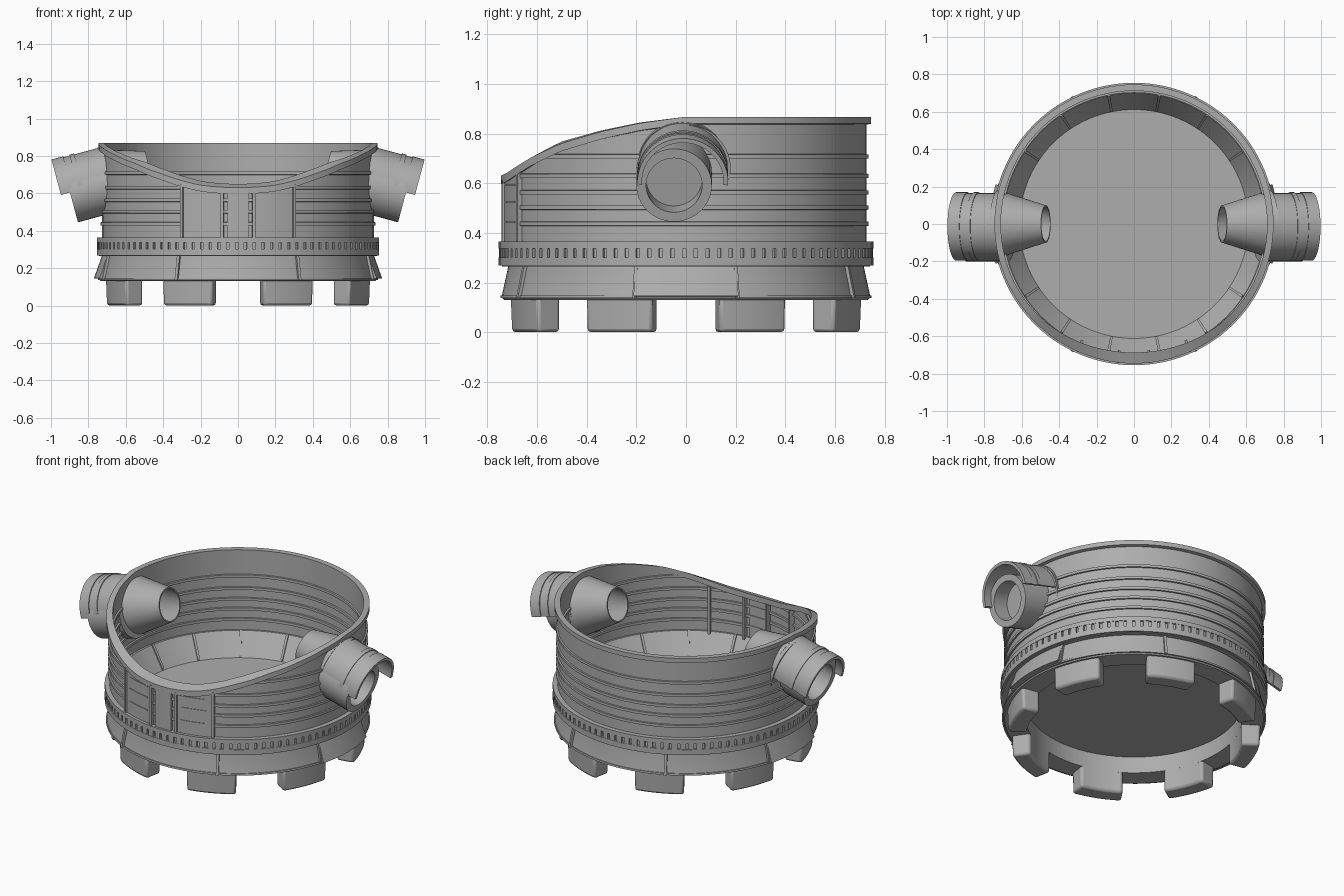
import bpy, bmesh, math
from mathutils import Matrix, Vector

if "Cube" in bpy.data.objects:
    bpy.data.objects.remove(bpy.data.objects["Cube"])

grey = bpy.data.materials.new("grey metal")
grey.diffuse_color = (0.42, 0.42, 0.42, 1)
grey.use_nodes = True
grey.node_tree.nodes["Principled BSDF"].inputs["Base Color"].default_value = grey.diffuse_color


def arc(a0, a1, n):
    return [math.radians(a0 + (a1 - a0) * i / n) for i in range(n + 1)]


FULL = arc(0, 360, 96)


def sweep(name, spans, section, mat=Matrix(), bevel=0, angle=30):
    """Turn a closed (radius, height) section through each span of angles; 0 is the front."""
    bm = bmesh.new()
    for span in spans:
        full = abs(span[-1] - span[0]) > 6.28
        if full:
            span = span[:-1]
        rings = []
        for a in span:
            pts = section(a) if callable(section) else section
            rings.append([bm.verts.new((r * math.sin(a), -r * math.cos(a), z)) for r, z in pts])
        n, m = len(rings), len(rings[0])
        for i in range(n if full else n - 1):
            A, B = rings[i], rings[(i + 1) % n]
            for j in range(m):
                k = (j + 1) % m
                bm.faces.new((A[j], A[k], B[k], B[j]))
        if not full:
            bm.faces.new(rings[0])
            bm.faces.new(rings[-1][::-1])
    bmesh.ops.remove_doubles(bm, verts=bm.verts, dist=0.0003)
    bm.transform(mat)
    bmesh.ops.recalc_face_normals(bm, faces=bm.faces)
    me = bpy.data.meshes.new(name)
    bm.to_mesh(me)
    bm.free()
    ob = bpy.data.objects.new(name, me)
    bpy.context.collection.objects.link(ob)
    me.materials.append(grey)
    if bevel:
        mod = ob.modifiers.new("bevel", 'BEVEL')
        mod.width, mod.segments = bevel, 2
    bpy.ops.object.select_all(action='DESELECT')
    ob.select_set(True)
    bpy.context.view_layer.objects.active = ob
    bpy.ops.object.shade_smooth_by_angle(angle=math.radians(angle))
    return ob


# Height of the dipping rim, by depth
RIM = [(-0.75, 0.638), (-0.72, 0.652), (-0.69, 0.672), (-0.625, 0.712), (-0.505, 0.767),
       (-0.345, 0.812), (-0.185, 0.845), (0.0, 0.868), (0.8, 0.868)]


def rim(a, r=0.745):
    y = -r * math.cos(a)
    for (y0, z0), (y1, z1) in zip(RIM, RIM[1:]):
        if y <= y1:
            return z0 + (z1 - z0) * (y - y0) / (y1 - y0)
    return 0.868


def front(a):
    return max(0.0, math.cos(a))


# Ribbed wall, clipped under the rim
RIDGES = [0.437, 0.502, 0.563, 0.63, 0.708]


def wall(a):
    out, inn = [(0.727, 0.33)], [(0.712, 0.33)]
    for z in RIDGES:
        for dz, k in ((-0.009, 0), (-0.008, 1), (0.008, 1), (0.009, 0)):
            out.append((0.727 + 0.009 * k, z + dz))
            inn.append((0.712 - 0.010 * k, z + dz))
    out.append((0.727, 0.85))
    inn.append((0.712, 0.85))
    top = rim(a) - 0.015
    return [(r, min(z, top)) for r, z in out + inn[::-1]]


def rim_section(a):
    f = front(a)
    zo, inner = rim(a) - 0.01 * f, 0.712 - 0.025 * f ** 4
    zi = min(rim(a, inner), zo + 0.02)
    return [(0.746, zo - 0.028 - 0.006 * f), (0.746, zo), (inner, zi), (inner, zi - 0.035)]


sweep("wall", [FULL], wall)
sweep("rim", [FULL], rim_section)

# Front panels and posts
def panel(r0, r1):
    return lambda a: [(r0, 0.36), (r1, 0.36), (r1, rim(a) - 0.03), (r0, rim(a) - 0.02)]


sweep("front_side_panels", [arc(6, 24, 10), arc(-24, -6, 10)], panel(0.711, 0.737))
sweep("front_centre_panel", [arc(-4.3, 4.3, 4)], panel(0.705, 0.742))
posts = [arc(s * c - 0.6, s * c + 0.6, 1) for c in (6.6, 24) for s in (-1, 1)]
sweep("front_posts", posts, panel(0.68, 0.747))
strips = [arc(s * 15 - 6, s * 15 + 6, 4) for s in (-1, 1)]
for z in (0.44, 0.52, 0.59):
    sweep("front_panel_strip", strips, [(0.73, z), (0.741, z), (0.741, z + 0.008), (0.73, z + 0.008)])

# Toothed belt around the wall
sweep("belt_core", [FULL], [(0.70, 0.265), (0.742, 0.265), (0.742, 0.362), (0.70, 0.362)])
for name, z0, z1 in (("belt_lower_band", 0.268, 0.302), ("belt_upper_band", 0.338, 0.365)):
    sweep(name, [FULL], [(0.72, z0), (0.755, z0), (0.755, z1), (0.72, z1)])
ticks = [arc(i * 3.6, i * 3.6 + 2.5, 1) for i in range(100)]
sweep("belt_ticks", ticks, [(0.735, 0.30), (0.753, 0.30), (0.753, 0.34), (0.735, 0.34)])

# Flared base ring with a steep inner ledge, and the recessed floor
sweep("base_skirt", [FULL], [(0.715, 0.37), (0.715, 0.27), (0.743, 0.142), (0.733, 0.130),
                             (0.612, 0.130), (0.612, 0.24), (0.70, 0.37)])
sweep("floor", [FULL], [(0, 0.233), (0.613, 0.233), (0.613, 0.24), (0, 0.24)])
sweep("ledge_ribs", [arc(11.25 + i * 22.5 - 0.6, 11.25 + i * 22.5 + 0.6, 1) for i in range(16)],
      [(0.612, 0.238), (0.612, 0.255), (0.695, 0.378), (0.71, 0.36)])
ribs = [90 + s * o for o in (16, 64) for s in (-1, 1)]
sweep("skirt_ribs", [arc(s * c - 0.6, s * c + 0.6, 1) for c in ribs for s in (-1, 1)],
      [(0.70, 0.27), (0.729, 0.27), (0.758, 0.137), (0.70, 0.137)])
sweep("skirt_side_plates", [arc(s * 90 - 16, s * 90 + 16, 10) for s in (-1, 1)],
      [(0.70, 0.268), (0.727, 0.268), (0.770, 0.146), (0.70, 0.138)])
sweep("skirt_lip", [FULL], [(0.72, 0.137), (0.748, 0.137), (0.747, 0.148), (0.72, 0.148)])

# Eight feet
sweep("feet", [arc(22.5 + i * 45 - 11.6, 22.5 + i * 45 + 11.6, 8) for i in range(8)],
      [(0.612, 0.0), (0.716, 0.0), (0.722, 0.15), (0.612, 0.15)], bevel=0.014, angle=40)

# Side pipes: tilted hood, tube and inner cone, mirrored left and right
for side, s in (("right", 1), ("left", -1)):
    def axis(x, y, z):
        d = Vector((math.cos(math.radians(15)), 0, -math.sin(math.radians(15))))
        up = Vector((-d.z, 0, d.x))
        m = Matrix((-Vector((0, 1, 0)), -up, d)).transposed().to_4x4()
        m.translation = (x, y, z)
        return Matrix.Diagonal((s, 1, 1, 1)) @ m

    hood = axis(0.950, -0.013, 0.604)
    half = arc(-94, 94, 28)
    sweep(side + "_hood", [half], [(0.165, -0.28), (0.178, -0.28), (0.178, 0), (0.165, 0)], hood)
    for t0, t1, r in ((-0.28, -0.255, 0.181), (-0.125, -0.10, 0.183), (-0.065, 0.0, 0.183)):
        sweep(side + "_hood_band", [half], [(0.17, t0), (r, t0), (r, t1), (0.17, t1)], hood)
    ring = arc(0, 360, 40)
    tube = axis(0.895, -0.048, 0.592)
    sweep(side + "_tube", [ring], [(0.113, -0.23), (0.152, -0.23), (0.152, 0), (0.113, 0)], tube)
    sweep(side + "_tube_plug", [ring], [(0, -0.12), (0.12, -0.12), (0.12, -0.10), (0, -0.10)], tube)
    sweep(side + "_inner_cone", [ring], [(0.092, -0.392), (0.10, -0.392), (0.180, -0.13), (0.168, -0.13)],
          axis(0.85, 0.0, 0.628))
